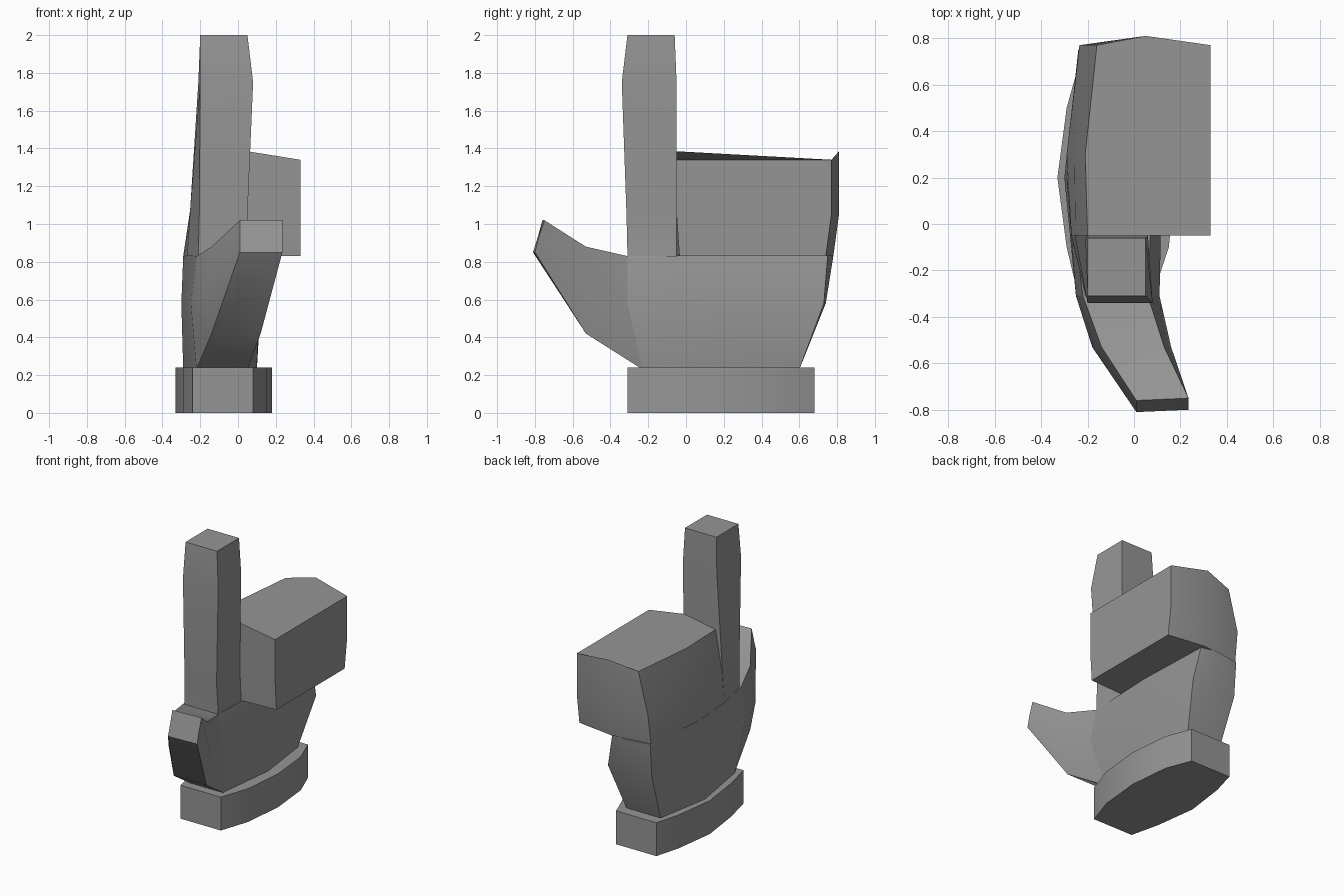
import bpy, bmesh, math

if "Cube" in bpy.data.objects:
    bpy.data.objects.remove(bpy.data.objects["Cube"])

grey = bpy.data.materials.new("mid_grey")
grey.diffuse_color = (0.3, 0.3, 0.3, 1)
grey.use_nodes = True
grey.node_tree.nodes["Principled BSDF"].inputs["Base Color"].default_value = grey.diffuse_color


def loft(name, rings, cap_start=True, smooth=25):
    """Skin a list of equal-length 3D rings and cap the ends."""
    bm = bmesh.new()
    vs = [[bm.verts.new(p) for p in r] for r in rings]
    n = len(vs[0])
    for a, b in zip(vs, vs[1:]):
        for i in range(n):
            j = (i + 1) % n
            bm.faces.new((a[i], a[j], b[j], b[i]))
    if cap_start:
        bm.faces.new(vs[0][::-1])
    bm.faces.new(vs[-1])
    bmesh.ops.recalc_face_normals(bm, faces=bm.faces)
    me = bpy.data.meshes.new(name)
    bm.to_mesh(me)
    bm.free()
    me.materials.append(grey)
    ob = bpy.data.objects.new(name, me)
    bpy.context.collection.objects.link(ob)
    bpy.context.view_layer.objects.active = ob
    ob.select_set(True)
    bpy.ops.object.shade_smooth_by_angle(angle=math.radians(smooth))
    ob.select_set(False)
    return ob


def level(points, z):
    return [(x, y, z) for x, y in points]


# Cuff: bowed ten-sided band
cuff = [(-.24, -.31), (.08, -.31), (.15, -.1), (.18, .2), (.15, .5),
        (.08, .68), (-.24, .68), (-.29, .5), (-.33, .2), (-.29, -.1)]
loft("cuff", [level(cuff, 0), level(cuff, .24)])


# Palm: bulges on both broad sides, widening upward
def palm_ring(z, y0, y1, xl, xlm, xr, xrm, xback, ridge):
    return level([(xl, y0), (xlm, .2), (xback, y1), (-.05, y1 + ridge),
                  (xr, y1), (xrm, .2), (xr, y0)], z)


loft("palm", [
    palm_ring(.23, -.23, .60, -.22, -.29, .05, .10, -.22, 0),
    palm_ring(.58, -.31, .73, -.25, -.30, .11, .12, -.24, .01),
    palm_ring(.83, -.31, .75, -.22, -.29, .06, .08, -.24, .03)])


# Folded fingers: one block with a ridged top, overhanging the palm
def fold_ring(z, zr, y0, y1, xl, xm, xb):
    return [(xl, -.05, z), (xm, .3, z), (xb, y1, z), (.05, y1 + .04, zr),
            (.33, y1, z), (.33, y0, z), (.05, -.05, zr)]


top = fold_ring(1.34, 1.385, -.05, .77, -.2, -.21, -.16)
block = loft("folded_fingers", [
    fold_ring(.83, .83, -.035, .74, -.27, -.29, -.24),
    fold_ring(1.05, 1.05, -.05, .77, -.252, -.257, -.235),
    top])

# Index finger: tall square column with a tapered tip
loft("index_finger", [
    level([(-.21, -.31), (.06, -.31), (.06, -.05), (-.27, -.05)], .83),
    level([(-.205, -.315), (.05, -.315), (.05, -.05), (-.255, -.05)], 1.05),
    level([(-.2, -.34), (.08, -.34), (.06, -.05), (-.21, -.05)], 1.75),
    level([(-.2, -.31), (.05, -.31), (.05, -.06), (-.2, -.06)], 2)])

# Thumb: sweeps forward and sideways from the front of the palm
loft("thumb", [
    [(-.22, -.23, .23), (.05, -.23, .23), (.11, -.31, .58),
     (.06, -.31, .83), (-.22, -.31, .83), (-.25, -.31, .58)],
    [(-.14, -.53, .42), (.12, -.53, .42), (.16, -.53, .62),
     (.13, -.53, .88), (-.14, -.53, .88), (-.18, -.53, .62)],
    [(.01, -.81, .85), (.235, -.80, .85), (.235, -.78, .93),
     (.235, -.75, 1.02), (.01, -.76, 1.02), (.01, -.785, .93)]],
    cap_start=False)
